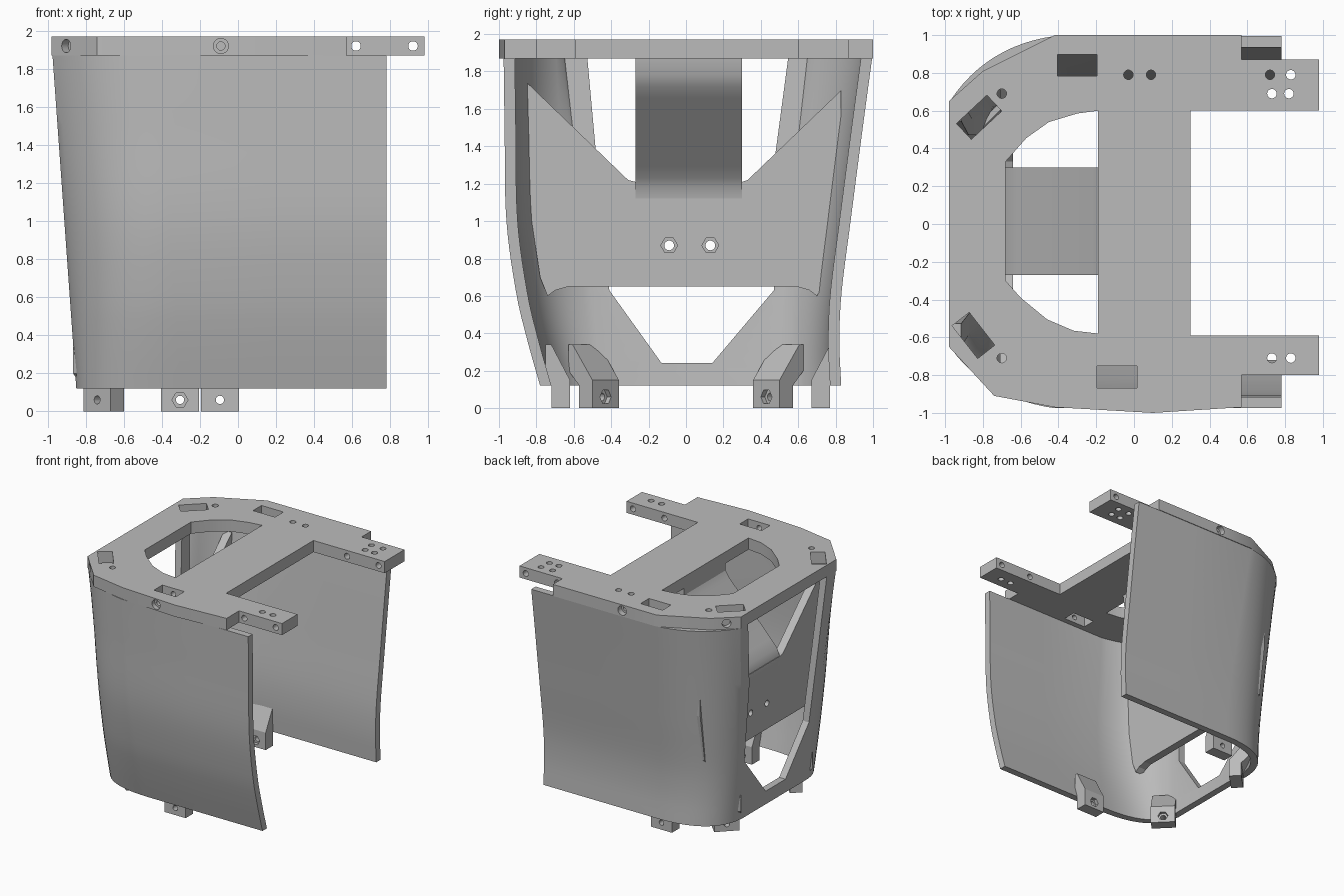
import bpy, bmesh, math
from mathutils import Vector, Matrix

cube = bpy.data.objects.get("Cube")
if cube:
    bpy.data.objects.remove(cube)

grey = bpy.data.materials.new("plain grey")
grey.use_nodes = True
grey.diffuse_color = (0.5, 0.5, 0.5, 1)
grey.node_tree.nodes["Principled BSDF"].inputs["Base Color"].default_value = (0.5, 0.5, 0.5, 1)

AXES = {"x": lambda u, v, w: (w, u, v),
        "y": lambda u, v, w: (u, w, v),
        "z": lambda u, v, w: (u, v, w)}


def finish(name, bm):
    bmesh.ops.recalc_face_normals(bm, faces=bm.faces[:])
    mesh = bpy.data.meshes.new(name)
    bm.to_mesh(mesh)
    bm.free()
    obj = bpy.data.objects.new(name, mesh)
    bpy.context.collection.objects.link(obj)
    mesh.materials.append(grey)
    return obj


def prism(name, pts, axis, lo, hi, matrix=None):
    """Extrude a flat outline along one axis."""
    bm = bmesh.new()
    rings = [[bm.verts.new(AXES[axis](u, v, w)) for u, v in pts] for w in (lo, hi)]
    bm.faces.new(rings[0])
    bm.faces.new(rings[1])
    for i in range(len(pts)):
        j = (i + 1) % len(pts)
        bm.faces.new((rings[0][i], rings[0][j], rings[1][j], rings[1][i]))
    if matrix:
        bmesh.ops.transform(bm, matrix=matrix, verts=bm.verts[:])
    return finish(name, bm)


def circle(u, v, r, n=20):
    return [(u + r * math.cos(math.tau * i / n), v + r * math.sin(math.tau * i / n)) for i in range(n)]


def rect(u, v, w, h, angle=0):
    a = math.radians(angle)
    return [(u + x * math.cos(a) - y * math.sin(a), v + x * math.sin(a) + y * math.cos(a))
            for x, y in ((-w / 2, -h / 2), (w / 2, -h / 2), (w / 2, h / 2), (-w / 2, h / 2))]


def apply_modifier(obj, mod):
    bpy.context.view_layer.objects.active = obj
    bpy.ops.object.modifier_apply(modifier=mod.name)


def cut(obj, pts, axis, lo, hi, matrix=None):
    cutter = prism("cutter", pts, axis, lo, hi, matrix)
    cutter.hide_render = True
    mod = obj.modifiers.new("cut", "BOOLEAN")
    mod.operation = "DIFFERENCE"
    mod.solver = "EXACT"
    mod.object = cutter
    apply_modifier(obj, mod)
    bpy.data.objects.remove(cutter)


def lookup(table, z):
    """Smoothly interpolated value from (z, value) pairs."""
    n = len(table)
    for i in range(n - 1):
        (z0, a), (z1, b) = table[i], table[i + 1]
        if z <= z1 or i == n - 2:
            slope = lambda k: ((table[min(k + 1, n - 1)][1] - table[max(k - 1, 0)][1])
                               / (table[min(k + 1, n - 1)][0] - table[max(k - 1, 0)][0]))
            d, t = z1 - z0, (z - z0) / (z1 - z0)
            return ((2*t**3 - 3*t**2 + 1) * a + (t**3 - 2*t**2 + t) * d * slope(i)
                    + (3*t**2 - 2*t**3) * b + (t**3 - t**2) * d * slope(i + 1))


# Curved U-shaped shell: two side walls, rounded corners and an end wall
FRONT = [(.12, .78), (.35, .845), (.6, .905), (1.0, .96), (1.5, .97), (1.87, .975)]
BACK = [(.12, .83), (.35, .82), (.6, .83), (1.0, .88), (1.5, .945), (1.87, .995)]
BOTTOM, TOP = .12, 1.87


def half_outline(z, width, sign):
    """From the open edge round the corner to the end wall."""
    t = (z - BOTTOM) / (TOP - BOTTOM)
    mix = lambda a, b: a + (b - a) * t
    start = Vector((mix(-.3, -.42), width))
    bend = Vector((mix(-.82, -.78), width - mix(0, .05)))
    end = Vector((mix(-.85, -.975), mix(.45, .65)))
    pts = [Vector((.78, width)), Vector((.2, width))]
    for i in range(13):
        s = i / 12
        pts.append(start * (1 - s)**2 + bend * 2 * s * (1 - s) + end * s * s)
    return [(p.x, sign * p.y) for p in pts]


bm = bmesh.new()
rows = []
for i in range(25):
    z = BOTTOM + (TOP - BOTTOM) * i / 24
    line = half_outline(z, lookup(FRONT, z), -1) + half_outline(z, lookup(BACK, z), 1)[::-1]
    outer = [Vector(p) for p in line]
    inner = []
    for k, p in enumerate(outer):
        d = (outer[min(k + 1, len(outer) - 1)] - outer[max(k - 1, 0)]).normalized()
        inner.append(p + Vector((d.y, -d.x)) * .06)
    for p in (inner[0], inner[-1]):
        p.x = .78
    rows.append([bm.verts.new((p.x, p.y, z)) for p in outer + inner[::-1]])
for a, b in zip(rows, rows[1:]):
    for k in range(len(a)):
        j = (k + 1) % len(a)
        bm.faces.new((a[k], a[j], b[j], b[k]))
for row in (rows[0], rows[-1]):
    n = len(row)
    for k in range(n // 2 - 1):
        bm.faces.new((row[k], row[k + 1], row[n - 2 - k], row[n - 1 - k]))
shell = finish("curved_shell", bm)
cut(shell, [(-.13, .24), (.14, .24), (.47, .63), (.47, 1.3), (.55, 1.9), (-.53, 1.9), (-.48, 1.35), (-.41, .63)],
    "x", -1.2, -.72)

# Top plate with two arms, rounded opening, pockets and screw holes
plate = prism("top_plate", [
    (-.98, -.65), (-.74, -.91), (-.42, -.97), (.1, -1), (.57, -.97), (.57, -.8), (.98, -.8), (.98, -.59),
    (.3, -.59), (.3, .6), (.98, .6), (.98, .87), (.57, .87), (.57, 1), (-.42, 1), (-.8, .81), (-.98, .65)],
    "z", 1.87, 1.97)
cut(plate, [(-.19, -.58), (-.19, .6), (-.3, .585), (-.45, .54), (-.57, .455), (-.68, .33),
            (-.68, -.3), (-.6, -.39), (-.46, -.505), (-.32, -.565)], "z", 1.8, 2.1)
for x, y, w, angle in ((-.3, .84, .21, 0), (-.09, -.81, .21, 0), (-.82, .565, .22, 43), (-.85, -.59, .22, -52)):
    cut(plate, rect(x, y, w, .115, angle), "z", 1.8, 2.1)
for x, y in ((-.7, .69), (-.7, -.71), (-.03, .79), (.09, .79), (.72, .79), (.83, .79),
             (.73, .69), (.82, .69), (.73, -.71), (.83, -.71)):
    cut(plate, circle(x, y, .025), "z", 1.8, 2.1)
for x in (.62, .92):
    cut(plate, circle(x, 1.92, .025), "y", -1.1, -.5)
    cut(plate, circle(x, 1.92, .025), "y", .5, 1.1)
for sign in (-1, 1):
    cut(plate, circle(-.09, 1.92, .04), "y", *sorted((sign * .95, sign * 1.1)))
    cut(plate, circle(-.09, 1.92, .022), "y", *sorted((sign * .5, sign * 1.1)))
    # Slanted corner screw
    turn = Matrix.Translation((-.91, sign * .74, 1.92)) @ Matrix.Rotation(sign * math.radians(-45), 4, "Z")
    cut(plate, circle(0, 0, .035), "x", -.1, .06, turn)

# Cross panel between the walls, with two nut holes
panel = prism("cross_panel", [
    (-.74, .6), (-.7, .63), (-.63, .65), (.59, .65), (.66, .63), (.7, .6), (.76, .7), (.82, 1.1),
    (.83, 1.7), (.33, 1.22), (.3, 1.21), (-.27, 1.21), (-.31, 1.22), (-.86, 1.75), (-.84, 1.1), (-.78, .7)],
    "x", -.71, -.64)
for y in (-.09, .13):
    cut(panel, circle(y, .87, .026), "x", -.8, -.5)
    cut(panel, circle(y, .87, .045, 6), "x", -.67, -.5)

# Sloping tongue that joins the panel to the crossbar
prism("sloping_tongue", [
    (-.64, 1.12), (-.63, 1.18), (-.6, 1.23), (-.55, 1.29), (-.2, 1.66), (-.15, 1.72), (-.12, 1.78), (-.11, 1.87),
    (-.19, 1.87), (-.19, 1.81), (-.22, 1.76), (-.62, 1.34), (-.68, 1.27), (-.71, 1.2), (-.71, 1.12)],
    "y", -.27, .3)

# Lower fastening tabs with wedge supports
TABS = {"front_tab": (-.095, -.67, -90), "back_tab": (-.305, .72, 90),
        "front_corner_tab": (-.705, -.465, -135), "back_corner_tab": (-.705, .465, 135)}
for name, (x, y, angle) in TABS.items():
    place = Matrix.Translation((x, y, 0)) @ Matrix.Rotation(math.radians(angle), 4, "Z")
    reach = .13 if "corner" in name else .08
    tab = prism(name, [(-.05, 0), (.05, 0), (.05, .12), (reach, .2), (reach, .34), (reach - .03, .34), (-.05, .15)],
                "y", -.1, .1, place)
    cut(tab, circle(0, .06, .022), "x", -.2, .2, place)
    cut(tab, circle(0, .06, .042, 6), "x", -.2, -.02, place)

# Smooth the curved parts, keeping sharp edges
bpy.ops.object.select_all(action="DESELECT")
for name in ("curved_shell", "top_plate", "sloping_tongue"):
    part = bpy.data.objects[name]
    part.select_set(True)
    bpy.context.view_layer.objects.active = part
bpy.ops.object.shade_smooth_by_angle(angle=math.radians(28))
